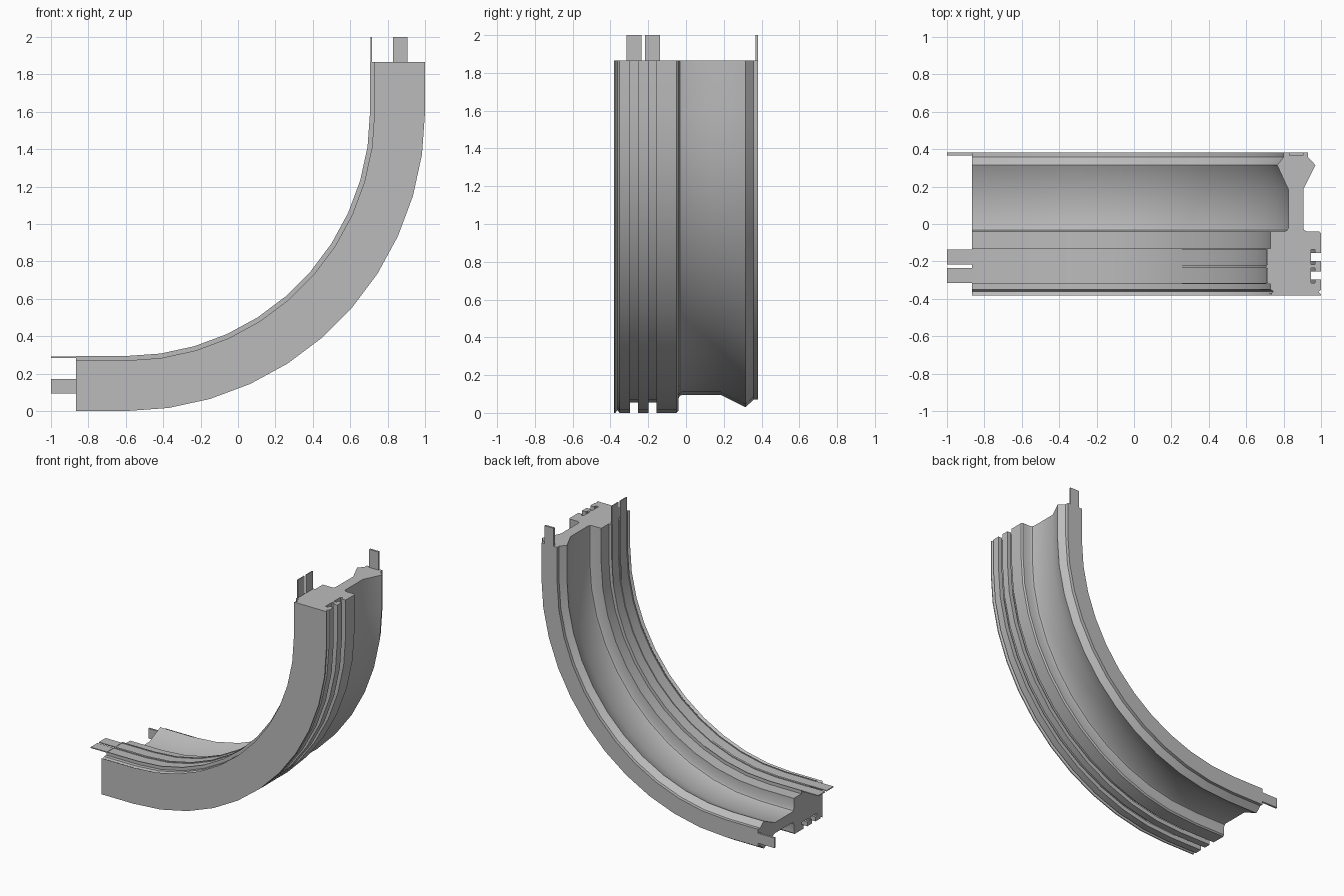
import bpy, bmesh, math

# Remove the default cube only
if "Cube" in bpy.data.objects:
    bpy.data.objects.remove(bpy.data.objects["Cube"], do_unlink=True)

CENTRE = (-0.6, 1.6)   # bend centre in x, z
END = 1.865            # height of the upper end face
TIP = 2.0              # height of the tab tips
STEPS = 11             # facets around the bend
BACK = 0.382
CHANNELS = (-0.275, -0.177)

grey = bpy.data.materials.new("warm_grey")
grey.use_nodes = True
colour = (0.5, 0.5, 0.5, 1)
grey.diffuse_color = colour
grey.node_tree.nodes["Principled BSDF"].inputs["Base Color"].default_value = colour


def finish(name, bm):
    bmesh.ops.recalc_face_normals(bm, faces=bm.faces)
    mesh = bpy.data.meshes.new(name)
    bm.to_mesh(mesh)
    bm.free()
    mesh.materials.append(grey)
    obj = bpy.data.objects.new(name, mesh)
    bpy.context.collection.objects.link(obj)
    return obj


def sweep(name, profile, stations):
    """Carry an (x, y) section through (angle, straight offset) stations."""
    bm = bmesh.new()
    rings = []
    for angle, run in stations:
        c, s = math.cos(angle), math.sin(angle)
        ring = []
        for x, y in profile:
            r = x - CENTRE[0]
            ring.append(bm.verts.new((CENTRE[0] + r * c - run * s, y,
                                      CENTRE[1] + r * s + run * c)))
        rings.append(ring)
    for a, b in zip(rings, rings[1:]):
        for i in range(len(profile)):
            j = (i + 1) % len(profile)
            bm.faces.new((a[i], a[j], b[j], b[i]))
    bm.faces.new(rings[0])
    bm.faces.new(rings[-1])
    return finish(name, bm)


# Section: outer front lip with its small notch
section = [(1, -BACK), (1, -0.375), (0.986, -0.362), (1, -0.352)]
# Undercut channels in the outer face
for y in CHANNELS:
    neck, wide = 0.022, 0.04
    section += [(1, y - neck), (0.967, y - neck), (0.967, y - wide), (0.945, y - wide),
                (0.945, y + wide), (0.967, y + wide), (0.967, y + neck), (1, y + neck)]
# Outer shoulder, web and flared rear flange
section += [(1, -0.05), (0.99, -0.04), (0.925, -0.04), (0.91, -0.033), (0.905, -0.02),
            (0.905, 0.185), (0.97, 0.315), (0.93, 0.358), (0.93, BACK)]
section += [(0.8, BACK), (0.8, 0.358), (0.765, 0.315), (0.772, 0.3), (0.825, 0.185),
            (0.825, -0.02), (0.82, -0.033), (0.805, -0.04), (0.73, -0.04)]
# Inner raised pad with two shallow grooves for the thin tabs
section += [(0.73, -0.13), (0.706, -0.13)]
for y in reversed(CHANNELS):
    half = 0.041
    section += [(0.706, y + half), (0.712, y + half), (0.712, y - half), (0.706, y - half)]
section += [(0.706, -0.322), (0.73, -0.322), (0.73, -0.35), (0.745, -0.36),
            (0.735, -0.372), (0.73, -BACK)]

# Curved frame: a quarter bend with a straight at each end
straight = END - CENTRE[1]
quarter = math.pi / 2
path = [(-quarter, -straight)]
path += [(-quarter + quarter * i / STEPS, 0) for i in range(STEPS + 1)]
path.append((0, straight))
frame = sweep("curved_frame", section, path)
bpy.ops.object.select_all(action="DESELECT")
frame.select_set(True)
bpy.context.view_layer.objects.active = frame
bpy.ops.object.shade_smooth_by_angle(angle=math.radians(30))


def tab_pair(name, x0, x1, y0, y1):
    """Matching tabs standing out of the upper and lower ends."""
    rect = [(x0, y0), (x1, y0), (x1, y1), (x0, y1)]
    reach = TIP - CENTRE[1]
    sweep("upper_" + name, rect, [(0, straight), (0, reach)])
    sweep("lower_" + name, rect, [(-quarter, -straight), (-quarter, -reach)])


# Joining tabs
for label, y in zip(("front", "middle"), CHANNELS):
    tab_pair(label + "_tab", 0.709, 0.716, y - 0.04, y + 0.04)
tab_pair("rear_tab", 0.83, 0.905, 0.367, BACK)
